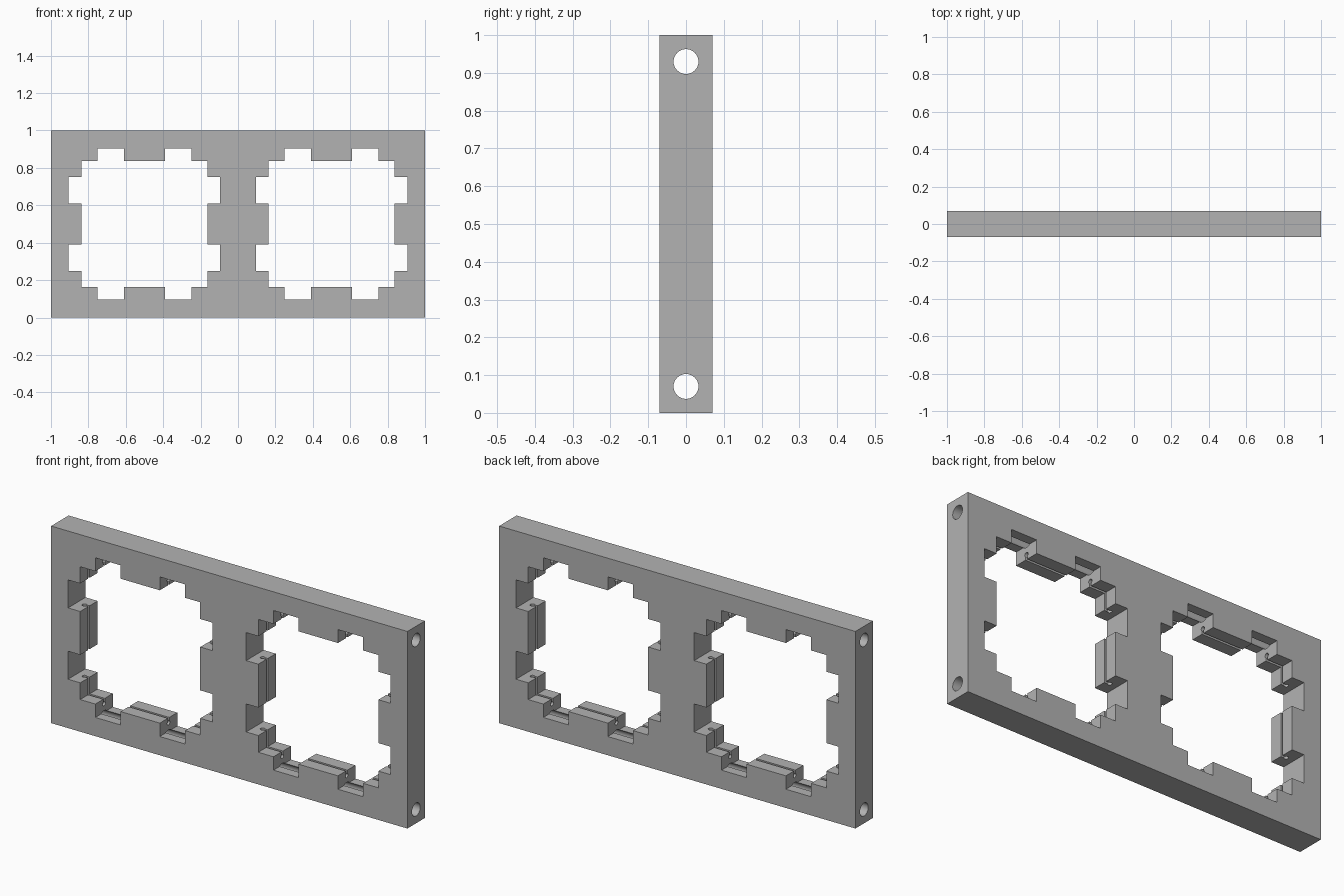
import bpy, bmesh, math
from mathutils import Matrix, Vector

cube = bpy.data.objects.get("Cube")
if cube:
    bpy.data.objects.remove(cube, do_unlink=True)

DEPTH = 0.14                  # frame thickness
CENTRES = (-0.5, 0.5)         # opening centres in x
INNER, OUTER = 0.337, 0.405   # tab face and notch floor, from opening centre
NEAR, FAR = 0.11, 0.252       # notch start and end along a side
CHANNEL = 0.362               # small channel, from opening centre

grey = bpy.data.materials.new("light_grey")
grey.use_nodes = True
colour = (0.45, 0.45, 0.45, 1)
grey.diffuse_color = colour
grey.node_tree.nodes["Principled BSDF"].inputs["Base Color"].default_value = colour


def finish(name, bm):
    bmesh.ops.recalc_face_normals(bm, faces=bm.faces)
    mesh = bpy.data.meshes.new(name)
    bm.to_mesh(mesh)
    bm.free()
    mesh.materials.append(grey)
    obj = bpy.data.objects.new(name, mesh)
    bpy.context.collection.objects.link(obj)
    return obj


def box(name, centre, size):
    bm = bmesh.new()
    bmesh.ops.create_cube(bm, size=1, matrix=Matrix.Translation(centre) @ Matrix.Diagonal((*size, 1)))
    return finish(name, bm)


def rod(name, centre, radius, length, axis):
    turn = Matrix.Rotation(math.pi / 2, 4, "Y") if axis == "x" else Matrix()
    bm = bmesh.new()
    bmesh.ops.create_cone(bm, cap_ends=True, segments=32, radius1=radius, radius2=radius,
                          depth=length, matrix=Matrix.Translation(centre) @ turn)
    return finish(name, bm)


def opening(name, cx):
    # One notched side, turned four times around the centre
    side = [(-INNER, -INNER)]
    for a, b in ((-FAR, -NEAR), (NEAR, FAR)):
        side += [(a, -INNER), (a, -OUTER), (b, -OUTER), (b, -INNER)]
    bm = bmesh.new()
    verts = []
    for k in range(4):
        turn = Matrix.Rotation(k * math.pi / 2, 2)
        for point in side:
            p = turn @ Vector(point)
            verts.append(bm.verts.new((cx + p.x, -DEPTH, 0.5 + p.y)))
    face = bm.faces.new(verts)
    new = bmesh.ops.extrude_face_region(bm, geom=[face])["geom"]
    bmesh.ops.translate(bm, vec=(0, 2 * DEPTH, 0),
                        verts=[v for v in new if isinstance(v, bmesh.types.BMVert)])
    return finish(name, bm)


# Main slab
frame = box("double_frame", (0, 0, 0.5), (2, DEPTH, 1))
cutters = []

# Notched openings, each with a slit and round channel around its inner faces
for cx in CENTRES:
    cutters.append(opening("opening_cutter", cx))
    cutters.append(box("slit_cutter", (cx, 0, 0.5), (2 * CHANNEL, 0.012, 2 * CHANNEL)))
    for s in (-1, 1):
        cutters.append(rod("channel_cutter", (cx, 0, 0.5 + s * CHANNEL), 0.011, 2 * CHANNEL, "x"))
        cutters.append(rod("channel_cutter", (cx + s * CHANNEL, 0, 0.5), 0.011, 2 * CHANNEL, "z"))

# Long holes through the top and bottom rails
for z in (0.07, 0.93):
    cutters.append(rod("rail_hole_cutter", (0, 0, z), 0.033, 2.2, "x"))

# Cut the slab, then remove the helpers
bpy.context.view_layer.objects.active = frame
for cutter in cutters:
    cutter.hide_render = True
    mod = frame.modifiers.new("cut", "BOOLEAN")
    mod.operation = "DIFFERENCE"
    mod.solver = "EXACT"
    mod.object = cutter
    bpy.ops.object.modifier_apply(modifier=mod.name)
    bpy.data.objects.remove(cutter, do_unlink=True)

# Smooth round holes, sharp corners
bpy.ops.object.select_all(action="DESELECT")
frame.select_set(True)
bpy.ops.object.shade_smooth_by_angle(angle=math.radians(30))
